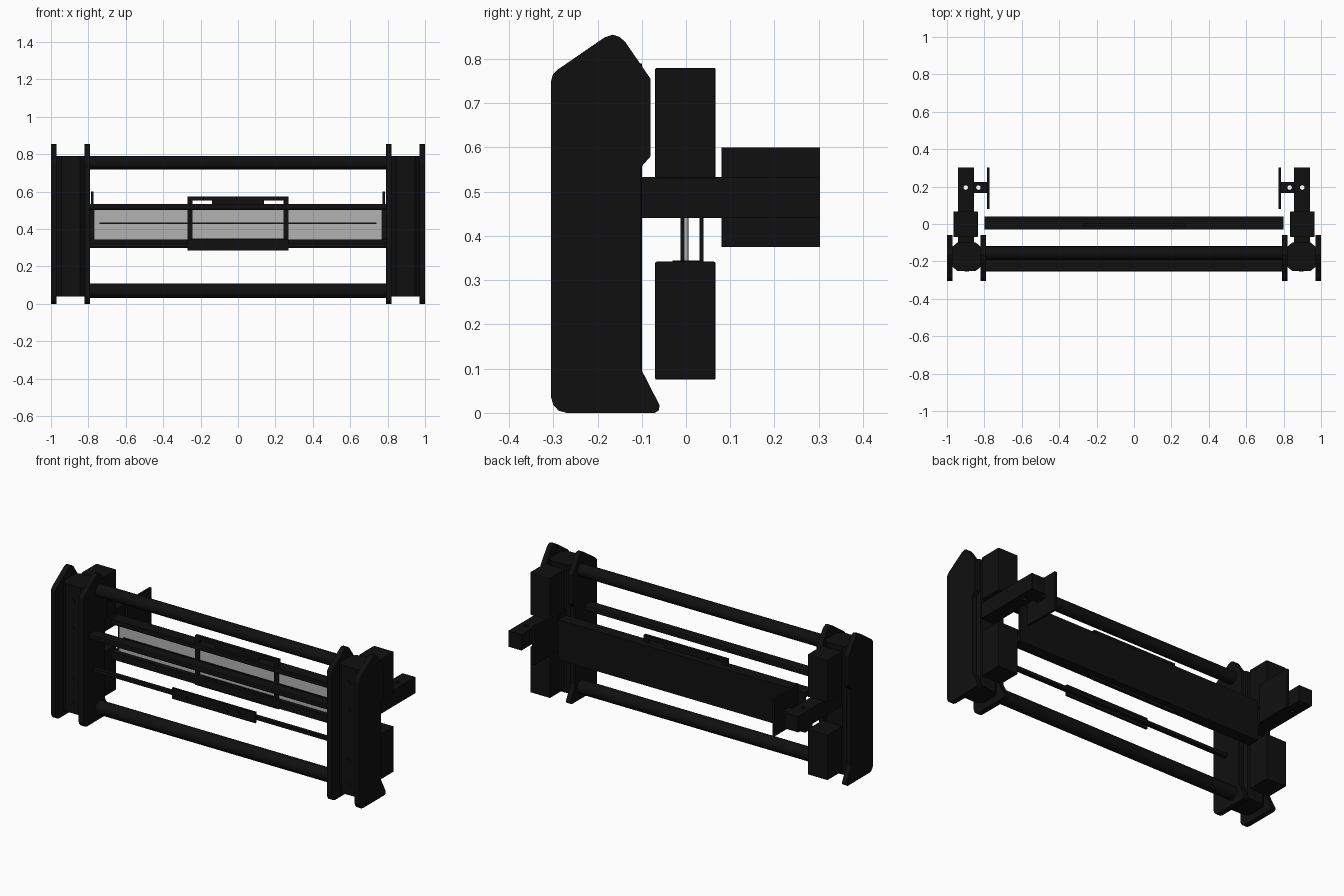
import bpy, bmesh, math
from mathutils import Matrix

if "Cube" in bpy.data.objects:
    bpy.data.objects.remove(bpy.data.objects["Cube"])


def material(name, v):
    m = bpy.data.materials.new(name)
    m.diffuse_color = (v, v, v, 1)
    m.use_nodes = True
    m.node_tree.nodes["Principled BSDF"].inputs["Base Color"].default_value = m.diffuse_color
    return m


BLACK = material("black_paint", 0.005)
GREY = material("grey_panel", 0.45)


def finish(name, bm, mat=BLACK):
    bmesh.ops.recalc_face_normals(bm, faces=bm.faces)
    me = bpy.data.meshes.new(name)
    bm.to_mesh(me)
    bm.free()
    ob = bpy.data.objects.new(name, me)
    bpy.context.collection.objects.link(ob)
    me.materials.append(mat)
    return ob


def box(name, x, y, z, mat=BLACK, bevel=0):
    bm = bmesh.new()
    bmesh.ops.create_cube(bm, size=1)
    for v in bm.verts:
        v.co = [(a + b) / 2 + c * (b - a) for (a, b), c in zip((x, y, z), v.co)]
    ob = finish(name, bm, mat)
    if bevel:
        b = ob.modifiers.new("bevel", 'BEVEL')
        b.width, b.segments = bevel, 2
    return ob


def prism(name, pts, offset):
    """Extrude a closed 3D outline along an offset."""
    bm = bmesh.new()
    f = bm.faces.new([bm.verts.new(p) for p in pts])
    r = bmesh.ops.extrude_face_region(bm, geom=[f])
    bmesh.ops.translate(bm, vec=offset,
                        verts=[g for g in r["geom"] if isinstance(g, bmesh.types.BMVert)])
    return finish(name, bm)


def cylinder(name, c, r, length, axis, n=32):
    bm = bmesh.new()
    bmesh.ops.create_cone(bm, cap_ends=True, segments=n, radius1=r, radius2=r, depth=length)
    rot = {'x': Matrix.Rotation(math.pi / 2, 4, 'Y'),
           'y': Matrix.Rotation(math.pi / 2, 4, 'X'), 'z': Matrix()}[axis]
    bm.transform(Matrix.Translation(c) @ rot)
    for f in bm.faces:
        f.smooth = len(f.verts) == 4
    return finish(name, bm)


def cut(ob, c, r, length, axis):
    tool = cylinder("hole_cutter", c, r, length, axis, 20)
    tool.hide_render = True
    tool.hide_viewport = True
    tool.display_type = 'WIRE'
    m = ob.modifiers.new("hole", 'BOOLEAN')
    m.operation, m.object, m.solver = 'DIFFERENCE', tool, 'EXACT'


# Upright side plate outline in (y, z)
PLATE = [(-.305, .035), (-.3, .018), (-.288, .005), (-.27, 0), (-.07, 0), (-.061, .006),
         (-.06, .018), (-.102, .1), (-.102, .555), (-.08, .58), (-.08, .755), (-.137, .838),
         (-.15, .85), (-.166, .855), (-.184, .849), (-.29, .776), (-.301, .765), (-.305, .75)]

for s, side in ((-1, "left"), (1, "right")):
    def sx(a, b):
        return tuple(sorted((s * a, s * b)))

    # Upright post: two plates joined by a chamfered column
    for part, a, b in (("inner", .79, .82), ("outer", .97, 1)):
        lo, hi = sx(a, b)
        prism(f"{side}_{part}_plate", [(lo, y, z) for y, z in PLATE], (hi - lo, 0, 0))
    col = [(.815, -.225), (.845, -.25), (.945, -.25), (.975, -.225),
           (.975, -.125), (.945, -.1), (.845, -.1), (.815, -.125)]
    prism(f"{side}_column", [(s * x, y, .04) for x, y in col], (0, 0, .75))
    for i, z in enumerate((.10, .24, .54, .70)):
        cylinder(f"{side}_column_bolt_{i}", (s * .895, -.251, z), .012, .008, 'y', 16)

    # Housing boxes above and below the arm
    box(f"{side}_upper_box", sx(.835, .965), (-.07, .067), (.53, .78), bevel=.004)
    box(f"{side}_lower_box", sx(.835, .965), (-.07, .067), (.075, .342), bevel=.004)

    # Mounting arm and bolted bracket
    arm = box(f"{side}_arm", sx(.855, .94), (-.102, .303), (.44, .533))
    cut(arm, (s * .9, .195, .48), .012, .3, 'z')
    tab = box(f"{side}_bracket_tab", sx(.78, .86), (.165, .225), (.475, .495))
    cut(tab, (s * .832, .195, .48), .012, .3, 'z')
    plate = box(f"{side}_bracket_plate", sx(.772, .786), (.08, .303), (.375, .6))
    for z in (.425, .547):
        cut(plate, (s * .779, .25, z), .013, .1, 'x')

# Round cross tubes
cylinder("upper_tube", (0, -.157, .755), .036, 1.6, 'x')
cylinder("lower_tube", (0, -.157, .07), .039, 1.6, 'x')

# Cross channel, open to the front
channel = [(-.03, .3), (.04, .3), (.04, .535), (-.03, .535),
           (-.03, .505), (.031, .505), (.031, .345), (-.03, .345)]
prism("cross_channel", [(-.8, y, z) for y, z in channel], (1.6, 0, 0))

# Grey panel with its centre rib
box("grey_panel", (-.77, .77), (-.004, .005), (.34, .51), GREY)
box("panel_rib", (-.74, .74), (-.008, -.002), (.426, .434))

# Rectangular frame around the channel
for s, side in ((-1, "left"), (1, "right")):
    box(f"frame_{side}_side", tuple(sorted((s * .243, s * .27))), (-.012, .006), (.285, .575))
box("frame_bottom", (-.25, .25), (-.012, .006), (.285, .35))
box("frame_top", (-.25, .25), (-.012, .006), (.553, .575))
box("frame_top_lip", (-.14, .14), (-.012, .006), (.53, .556))

# Front rails with the hanging strip
box("front_upper_rail", (-.8, .8), (-.253, -.19), (.503, .535), bevel=.006)
box("front_lower_rail", (-.8, .8), (-.22, -.195), (.303, .322))
strip = box("hanging_strip", (-.27, .27), (-.226, -.214), (.285, .348))
for x in (-.17, .17):
    cut(strip, (x, -.22, .315), .008, .1, 'y')
